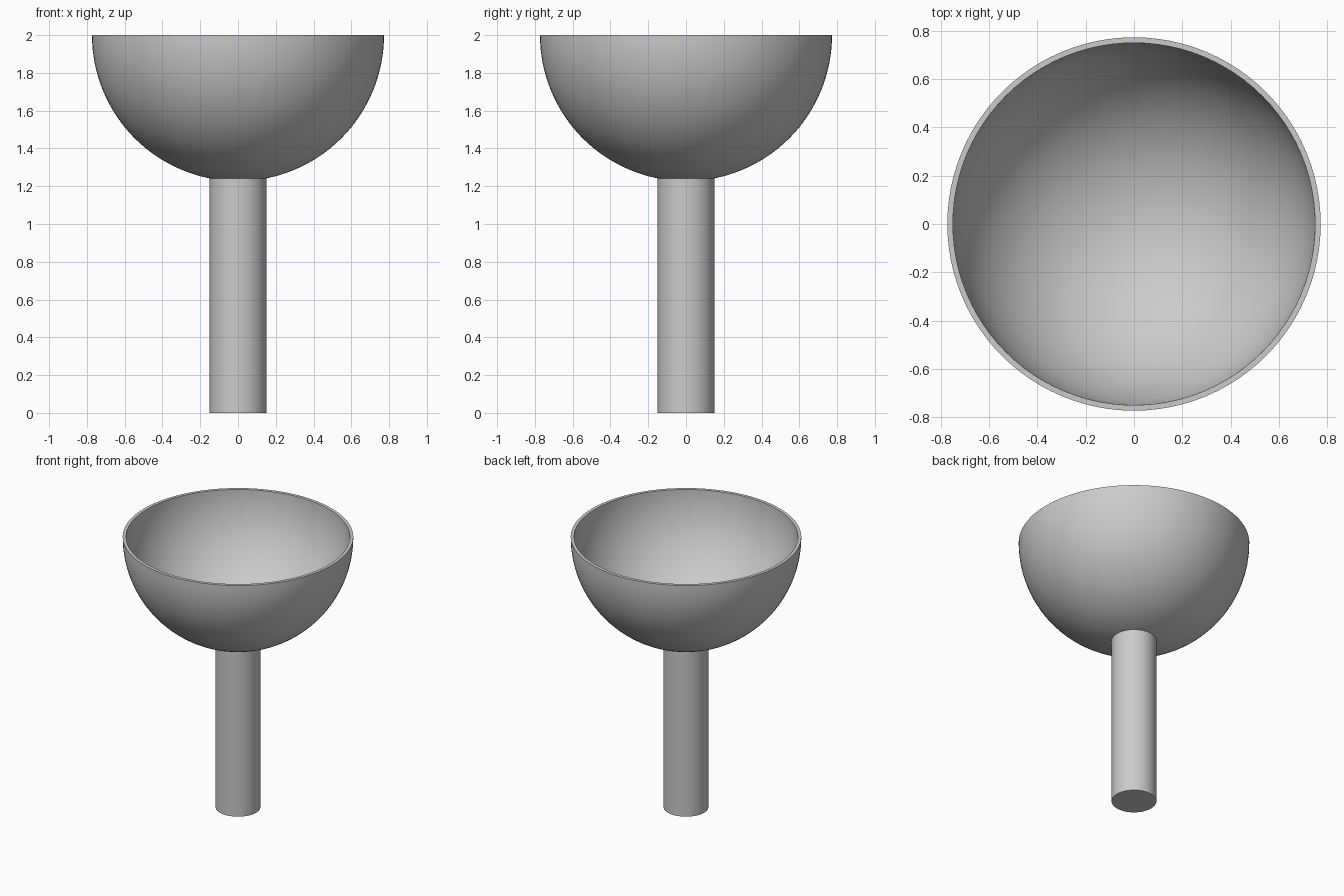
import bpy
import bmesh
import math

default_cube = bpy.data.objects.get("Cube")
if default_cube:
    bpy.data.objects.remove(default_cube, do_unlink=True)

HEIGHT = 2.0
OUTER, INNER = 0.773, 0.75
STEM_RADIUS, STEM_TOP = 0.15, 1.245
SEGMENTS, RINGS = 96, 32

grey = bpy.data.materials.new("plain grey")
grey.use_nodes = True
colour = (0.6, 0.6, 0.6, 1)
grey.diffuse_color = colour
grey.node_tree.nodes["Principled BSDF"].inputs["Base Color"].default_value = colour


def lathe(name, profile):
    """Revolve a list of (radius, height) points about the z axis."""
    bm = bmesh.new()
    verts = [bm.verts.new((r, 0, z)) for r, z in profile]
    edges = [bm.edges.new(pair) for pair in zip(verts, verts[1:])]
    bmesh.ops.spin(bm, geom=verts + edges, cent=(0, 0, 0), axis=(0, 0, 1),
                   angle=math.tau, steps=SEGMENTS, use_merge=True)
    bmesh.ops.remove_doubles(bm, verts=bm.verts, dist=0.0001)
    bmesh.ops.recalc_face_normals(bm, faces=bm.faces)
    mesh = bpy.data.meshes.new(name)
    bm.to_mesh(mesh)
    bm.free()
    mesh.materials.append(grey)
    obj = bpy.data.objects.new(name, mesh)
    bpy.context.collection.objects.link(obj)
    bpy.ops.object.select_all(action="DESELECT")
    obj.select_set(True)
    bpy.context.view_layer.objects.active = obj
    bpy.ops.object.shade_smooth_by_angle(angle=math.radians(35))
    return obj


def quarter_arc(radius):
    """Arc from the bottom pole of the bowl up to its rim."""
    angles = [math.pi / 2 * i / RINGS for i in range(RINGS + 1)]
    return [(radius * math.sin(a), HEIGHT - radius * math.cos(a)) for a in angles]


# Hollow half-sphere bowl with a flat rim
lathe("bowl", quarter_arc(OUTER) + quarter_arc(INNER)[::-1])

# Solid round stem, ending inside the bowl wall
lathe("stem", [(0, 0), (STEM_RADIUS, 0), (STEM_RADIUS, STEM_TOP), (0, STEM_TOP)])
